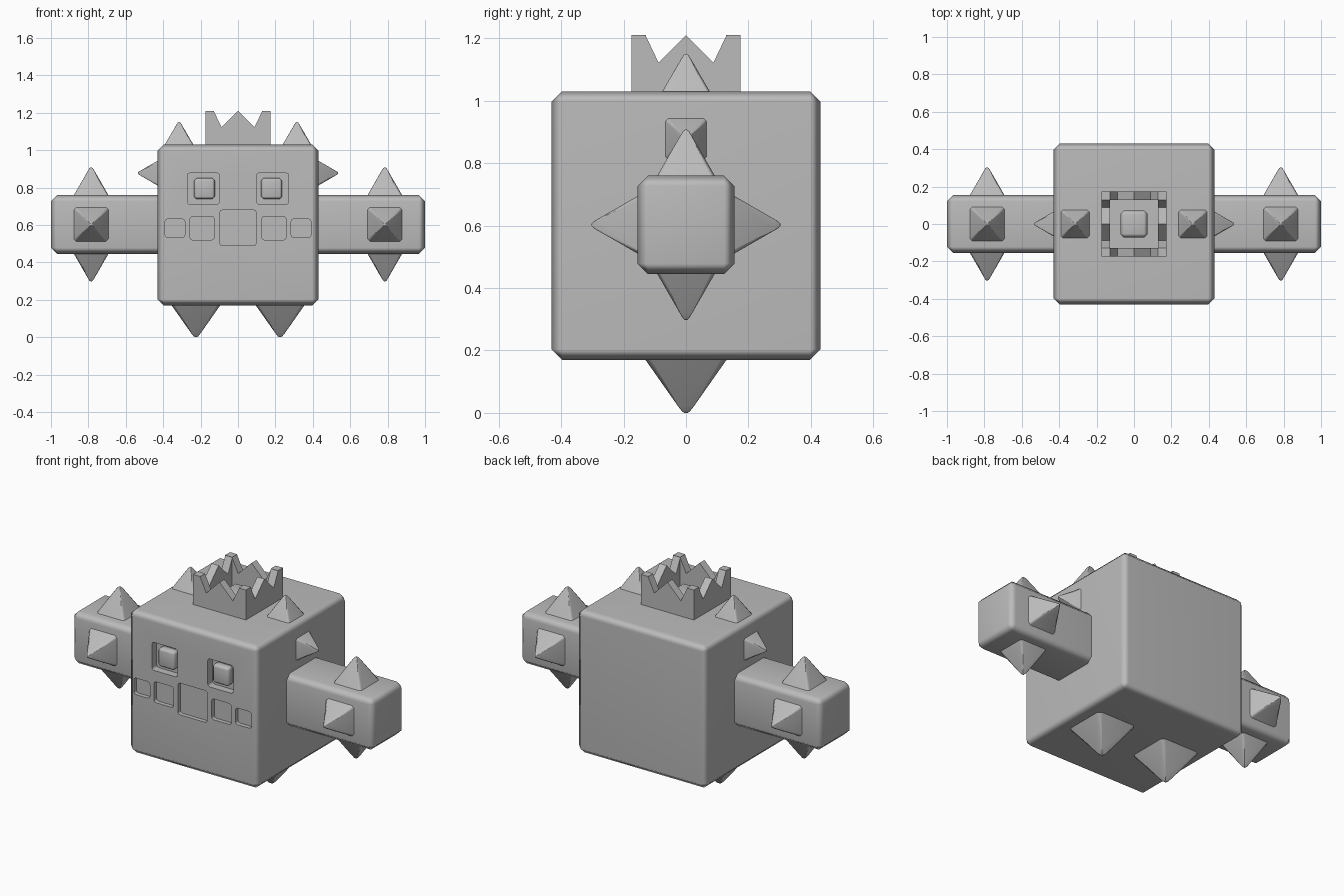
import bpy, bmesh, math
from mathutils import Vector, Matrix

if "Cube" in bpy.data.objects:
    bpy.data.objects.remove(bpy.data.objects["Cube"])

stone = bpy.data.materials.new("stone_grey")
stone.diffuse_color = (0.5, 0.5, 0.5, 1)
stone.use_nodes = True
stone.node_tree.nodes["Principled BSDF"].inputs["Base Color"].default_value = stone.diffuse_color


def finish(name, bm, angle=55, weighted=True):
    bmesh.ops.recalc_face_normals(bm, faces=bm.faces)
    me = bpy.data.meshes.new(name)
    bm.to_mesh(me)
    bm.free()
    ob = bpy.data.objects.new(name, me)
    bpy.context.collection.objects.link(ob)
    me.materials.append(stone)
    smooth(ob, angle, weighted)
    return ob


def smooth(ob, angle, weighted):
    bpy.ops.object.select_all(action='DESELECT')
    ob.select_set(True)
    bpy.context.view_layer.objects.active = ob
    bpy.ops.object.shade_smooth_by_angle(angle=math.radians(angle))
    if weighted:
        m = ob.modifiers.new("weighted", 'WEIGHTED_NORMAL')
        m.keep_sharp = True


def box_bm(lo, hi, bevel=0.0):
    lo, hi = Vector(lo), Vector(hi)
    bm = bmesh.new()
    bmesh.ops.create_cube(bm, size=1, matrix=Matrix.Translation((lo + hi) / 2)
                          @ Matrix.Diagonal((*(hi - lo), 1)))
    if bevel:
        bmesh.ops.bevel(bm, geom=bm.edges[:], offset=bevel, segments=1,
                        affect='EDGES', profile=0.5)
    return bm


def box(name, lo, hi, bevel):
    return finish(name, box_bm(lo, hi, bevel))


def spike(name, pos, direction, b, h):
    # four sided pyramid with chamfered corners and a blunt tip
    bm = bmesh.new()
    rings = []
    for s, t in ((1, -0.05), (1, 0), (0.2, 0.87), (0.1, 0.97), (0.04, 1)):
        r, c = b * s, b * s * 0.85
        pts = [(r, -c), (r, c), (c, r), (-c, r), (-r, c), (-r, -c), (-c, -r), (c, -r)]
        rings.append([bm.verts.new((x, y, h * t)) for x, y in pts])
    for a, d in zip(rings, rings[1:]):
        for i in range(8):
            j = (i + 1) % 8
            bm.faces.new((a[i], a[j], d[j], d[i]))
    bm.faces.new(rings[0])
    bm.faces.new(rings[-1])
    rot = Vector(direction).to_track_quat('Z', 'Y').to_matrix().to_4x4()
    bm.transform(Matrix.Translation(pos) @ rot)
    return finish(name, bm, 48)


# body block
body = box("body", (-.43, -.43, .17), (.43, .43, 1.03), .033)
body.modifiers.clear()

# recesses of the face: centre x, half width, bottom, top
cuts = [(0, .097, .49, .68)]
for s in (-1, 1):
    cuts += [(s * .185, .085, .71, .878), (s * .192, .065, .52, .645),
             (s * .337, .053, .533, .632)]
cutter_bm = bmesh.new()
for x, w, z0, z1 in cuts:
    depth = .045 if z0 > .7 else .025
    part = box_bm((x - w, -.6, z0), (x + w, -.43 + depth, z1))
    bmesh.ops.bevel(part, geom=[e for e in part.edges
                    if abs(e.verts[0].co.y - e.verts[1].co.y) > .05],
                    offset=.014, segments=2, affect='EDGES', profile=0.5)
    tmp = bpy.data.meshes.new("tmp")
    part.to_mesh(tmp)
    part.free()
    cutter_bm.from_mesh(tmp)
    bpy.data.meshes.remove(tmp)
cutter = finish("face_cutter", cutter_bm, weighted=False)
mod = body.modifiers.new("face", 'BOOLEAN')
mod.operation, mod.solver, mod.object = 'DIFFERENCE', 'EXACT', cutter
bpy.context.view_layer.objects.active = body
bpy.ops.object.modifier_apply(modifier="face")
bpy.data.objects.remove(cutter)
smooth(body, 55, True)

# crown: four zigzag walls
half, th, z0, z1, zv = .175, .047, 1.02, 1.21, 1.122
outline = [(-half, z0), (half, z0), (half, z1), (.13, z1), (.088, zv), (0, z1),
           (-.088, zv), (-.13, z1), (-half, z1)]
for k in range(4):
    bm = bmesh.new()
    f = bm.faces.new([bm.verts.new((x, -half, z)) for x, z in outline])
    ext = bmesh.ops.extrude_face_region(bm, geom=[f])
    bmesh.ops.translate(bm, vec=(0, th, 0),
                        verts=[v for v in ext["geom"] if isinstance(v, bmesh.types.BMVert)])
    bm.transform(Matrix.Rotation(k * math.pi / 2, 4, 'Z'))
    finish("crown_wall", bm, 30, False)
box("crown_centre", (-.073, -.073, 1.0), (.073, .073, 1.1), .02)

# everything that comes in pairs
for s, side in ((-1, "left"), (1, "right")):
    xa, xb = sorted((s * .38, s * 1.0))
    box(side + "_arm", (xa, -.155, .445), (xb, .155, .76), .033)
    box(side + "_pupil", (s * .18 - .056, -.428, .738), (s * .18 + .056, -.37, .85), .014)
    ax, az = s * .785, .6025
    for d in ((0, 0, 1), (0, 0, -1), (0, 1, 0), (0, -1, 0)):
        off = .1575 if d[2] else .155
        spike(side + "_arm_spike", Vector((ax, 0, az)) + Vector(d) * off, d, .092, .147)
    spike(side + "_head_spike", (s * .315, 0, 1.03), (0, 0, 1), .076, .12)
    spike(side + "_ear_spike", (s * .43, 0, .877), (s, 0, 0), .066, .105)
    spike(side + "_foot", (s * .225, 0, .17), (0, 0, -1), .13, .17)
